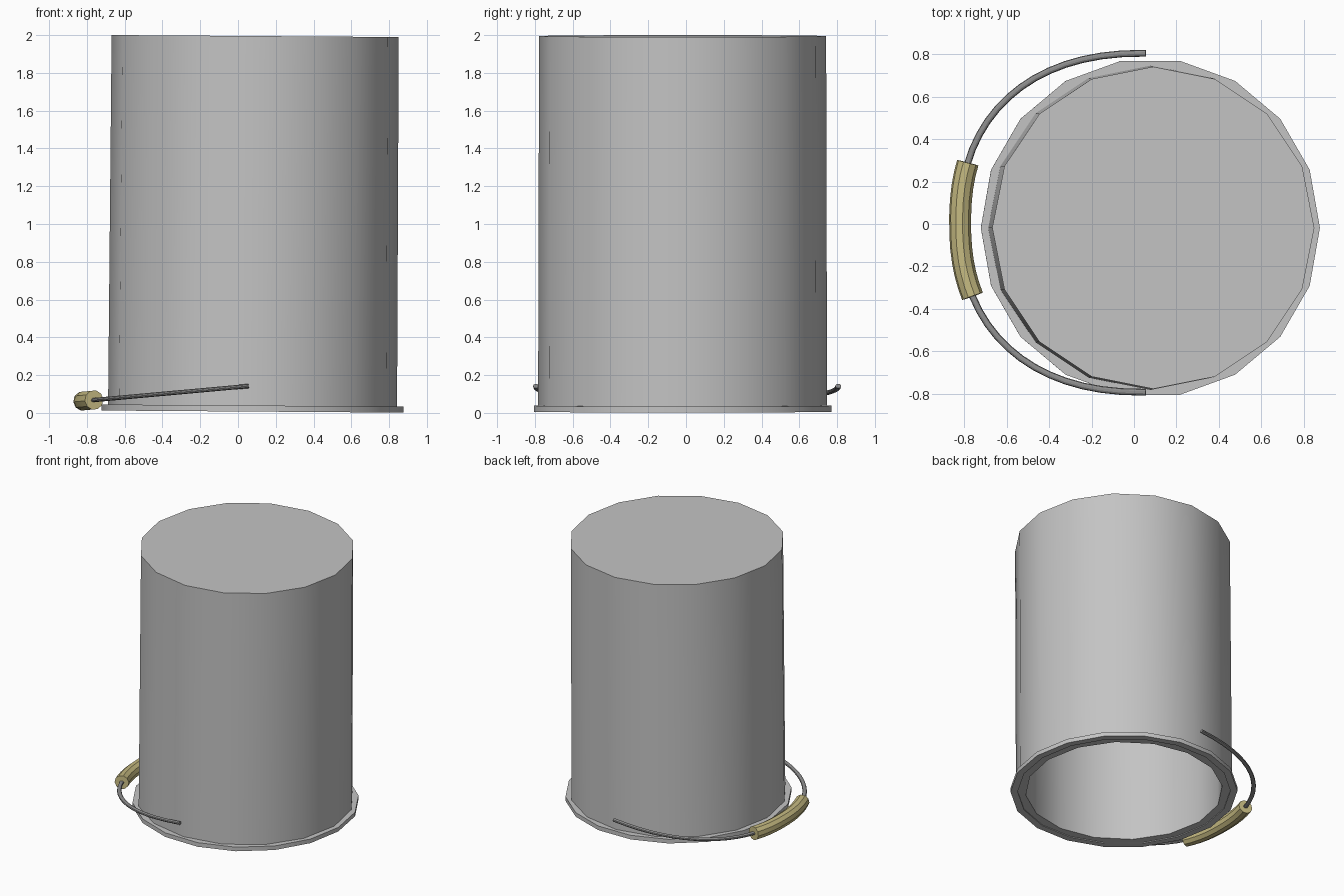
import bpy, bmesh, math

cube = bpy.data.objects.get("Cube")
if cube:
    bpy.data.objects.remove(cube, do_unlink=True)


def material(name, colour):
    mat = bpy.data.materials.new(name)
    mat.use_nodes = True
    mat.diffuse_color = colour
    mat.node_tree.nodes["Principled BSDF"].inputs["Base Color"].default_value = colour
    return mat


metal = material("light grey metal", (0.55, 0.55, 0.55, 1))
wire_metal = material("dark grey wire", (0.27, 0.27, 0.27, 1))
wood = material("pale straw grip", (0.56, 0.49, 0.22, 1))

LEAN = 0.007
BASE = (0.077, -0.018, 0.007)


def smooth(obj):
    bpy.ops.object.select_all(action="DESELECT")
    obj.select_set(True)
    bpy.context.view_layer.objects.active = obj
    bpy.ops.object.shade_smooth_by_angle(angle=math.radians(30))


def lathe(name, profile, sides, closed, mat):
    """Turn a (radius, z) profile round the leaning axis."""
    bm = bmesh.new()
    rings = []
    for r, z in profile:
        rings.append([bm.verts.new((r * math.cos(a), r * math.sin(a), z))
                      for a in (math.tau * i / sides for i in range(sides))])
    pairs = list(zip(rings, rings[1:]))
    if closed:
        pairs.append((rings[-1], rings[0]))
    else:
        bm.faces.new(rings[0])
        bm.faces.new(rings[-1])
    for low, high in pairs:
        for i in range(sides):
            j = (i + 1) % sides
            bm.faces.new((low[i], low[j], high[j], high[i]))
    bmesh.ops.recalc_face_normals(bm, faces=bm.faces)
    mesh = bpy.data.meshes.new(name)
    bm.to_mesh(mesh)
    bm.free()
    mesh.materials.append(mat)
    obj = bpy.data.objects.new(name, mesh)
    bpy.context.collection.objects.link(obj)
    obj.location = BASE
    obj.rotation_euler.y = LEAN
    smooth(obj)
    return obj


# Upturned bucket: outer wall, open lip, inner wall and inner floor
lathe("bucket_body",
      [(0.76, 1.988), (0.765, 0.006), (0.695, 0.006), (0.69, 1.94)],
      16, False, metal)

# Flat band round the mouth
lathe("bucket_rim", [(0.80, 0.0), (0.80, 0.032), (0.75, 0.032), (0.75, 0.0)],
      18, True, metal)


def bail(name, start, end, steps, radius, flatten, mat):
    """Tube along part of the rounded handle path, sloping down from its ends."""
    curve = bpy.data.curves.new(name, "CURVE")
    curve.dimensions = "3D"
    curve.bevel_depth = radius
    curve.bevel_resolution = 3
    curve.use_fill_caps = True
    spline = curve.splines.new("POLY")
    spline.points.add(steps)
    for i, point in enumerate(spline.points):
        t = start + (end - start) * i / steps
        x = -0.88 * max(math.cos(t), 0) ** 0.87
        y = math.copysign(0.80 * abs(math.sin(t)) ** 0.87, t)
        point.co = (x, y, 0, 1)
    obj = bpy.data.objects.new(name, curve)
    bpy.context.collection.objects.link(obj)
    obj.location = (0.056, 0.006, 0.142)
    obj.rotation_euler.y = -0.09
    obj.scale.z = flatten
    curve.materials.append(mat)
    bpy.ops.object.select_all(action="DESELECT")
    obj.select_set(True)
    bpy.context.view_layer.objects.active = obj
    bpy.ops.object.convert(target="MESH")
    smooth(bpy.context.view_layer.objects.active)


# Wire handle and its grip
bail("wire_handle", -math.pi / 2, math.pi / 2, 32, 0.016, 0.75, wire_metal)
bail("handle_grip", -0.393, 0.308, 10, 0.052, 1.0, wood)
